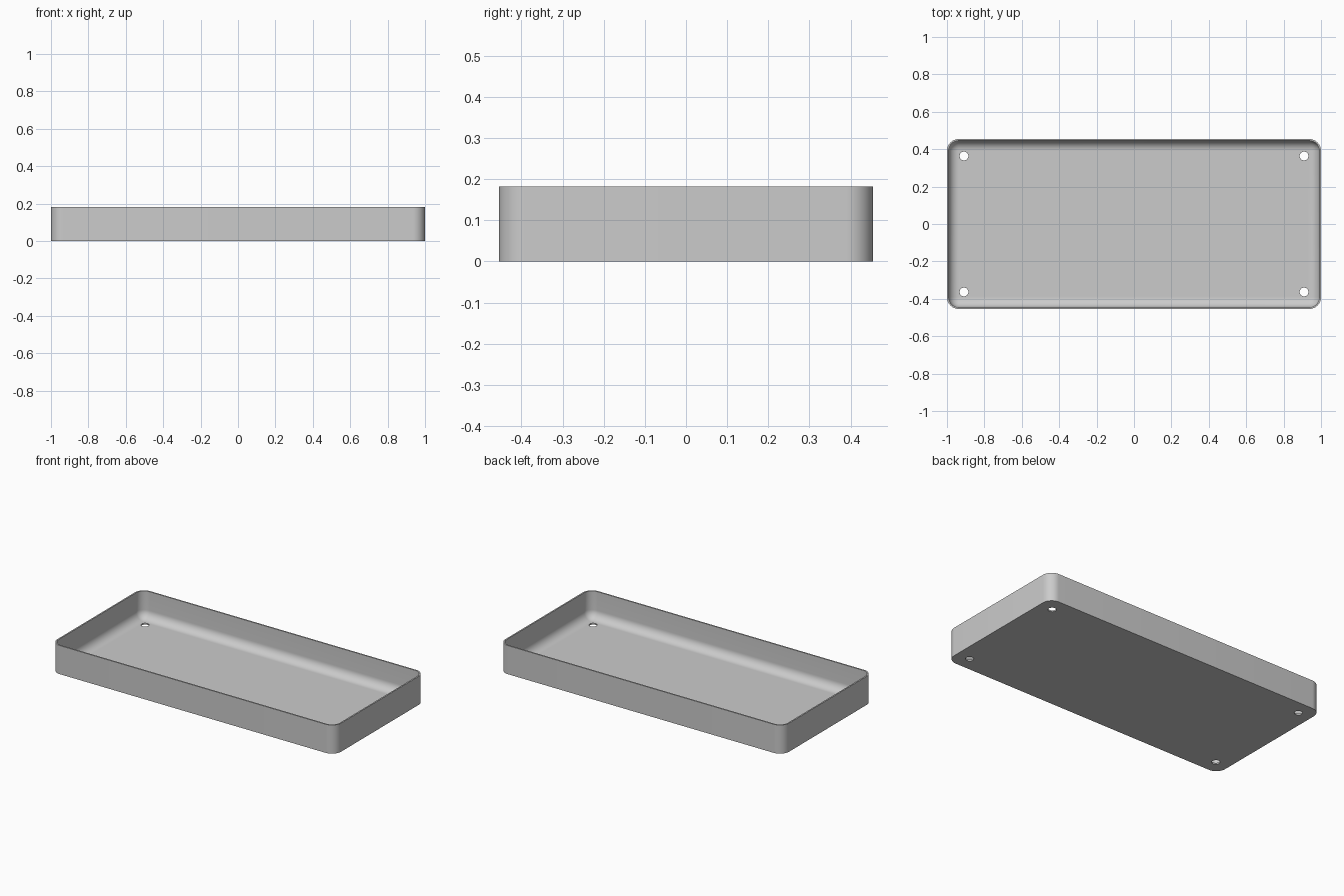
import bpy, bmesh
from math import cos, sin, pi, radians

cube = bpy.data.objects.get("Cube")
if cube:
    bpy.data.objects.remove(cube, do_unlink=True)

HALF_X, HALF_Y, HEIGHT = 1.0, 0.4545, 0.182
WALL, CORNER, FILLET = 0.009, 0.064, 0.054
HOLE_INSET, HOLE_RADIUS = 0.091, 0.0235
ARC = 12

# Plain grey material
grey = bpy.data.materials.new("light_grey")
grey.use_nodes = True
colour = (0.6, 0.6, 0.6, 1)
grey.diffuse_color = colour
grey.node_tree.nodes["Principled BSDF"].inputs["Base Color"].default_value = colour


def make_object(name, bm):
    bmesh.ops.recalc_face_normals(bm, faces=bm.faces)
    mesh = bpy.data.meshes.new(name)
    bm.to_mesh(mesh)
    bm.free()
    mesh.materials.append(grey)
    obj = bpy.data.objects.new(name, mesh)
    bpy.context.collection.objects.link(obj)
    return obj


def rounded_ring(bm, inset, z):
    """Ring of vertices around a rounded rectangle, shrunk by inset."""
    radius = CORNER - inset
    cx, cy = HALF_X - CORNER, HALF_Y - CORNER
    ring = []
    for quarter, (sx, sy) in enumerate([(1, 1), (-1, 1), (-1, -1), (1, -1)]):
        for i in range(ARC + 1):
            a = (quarter + i / ARC) * pi / 2
            ring.append(bm.verts.new((sx * cx + radius * cos(a),
                                      sy * cy + radius * sin(a), z)))
    return ring


# Tray shell: outer wall, rim, inner wall and rounded foot of the wall
profile = [(0, 0), (0, HEIGHT), (WALL, HEIGHT)]
for i in range(ARC + 1):
    a = i / ARC * pi / 2
    profile.append((WALL + FILLET * (1 - cos(a)), WALL + FILLET * (1 - sin(a))))
bm = bmesh.new()
rings = [rounded_ring(bm, inset, z) for inset, z in profile]
for low, high in zip(rings, rings[1:]):
    for i in range(len(low)):
        j = (i + 1) % len(low)
        bm.faces.new((low[i], low[j], high[j], high[i]))
bm.faces.new(rings[0])
bm.faces.new(rings[-1])
tray = make_object("tray", bm)

# Screw holes through the floor near each corner
bm = bmesh.new()
for sx in (-1, 1):
    for sy in (-1, 1):
        made = bmesh.ops.create_cone(bm, cap_ends=True, segments=32, depth=0.06,
                                     radius1=HOLE_RADIUS, radius2=HOLE_RADIUS)
        bmesh.ops.translate(bm, verts=made["verts"],
                            vec=(sx * (HALF_X - HOLE_INSET), sy * (HALF_Y - HOLE_INSET), 0))
cutter = make_object("hole_cutter", bm)
cutter.hide_render = True

cut = tray.modifiers.new("screw_holes", "BOOLEAN")
cut.operation = "DIFFERENCE"
cut.solver = "EXACT"
cut.object = cutter
bpy.ops.object.select_all(action="DESELECT")
bpy.context.view_layer.objects.active = tray
tray.select_set(True)
bpy.ops.object.modifier_apply(modifier=cut.name)
bpy.data.objects.remove(cutter, do_unlink=True)

bpy.ops.object.shade_smooth_by_angle(angle=radians(30))
